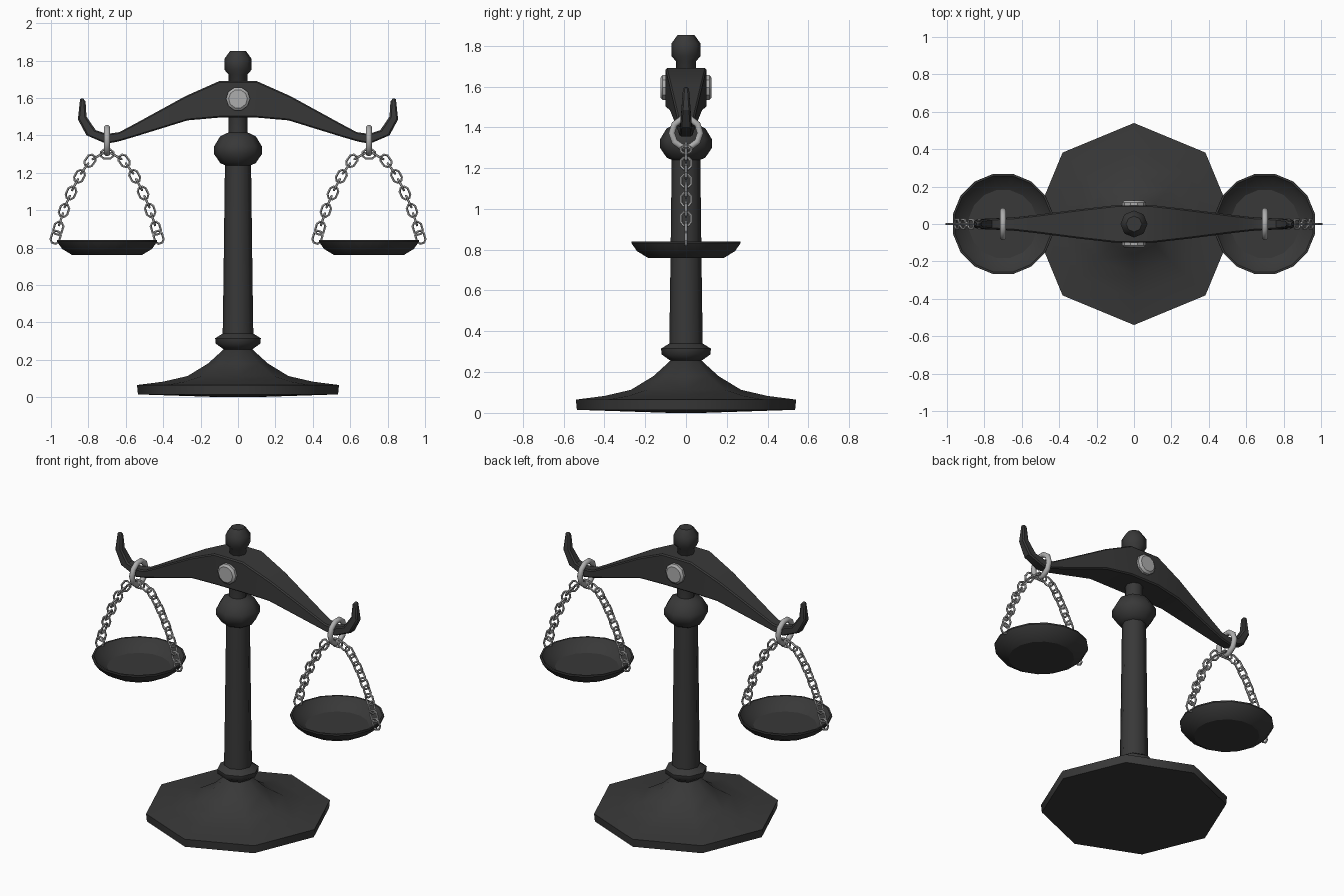
import bpy, bmesh
from math import sin, cos, pi
from mathutils import Vector, Matrix

if "Cube" in bpy.data.objects:
    bpy.data.objects.remove(bpy.data.objects["Cube"])


def material(name, v):
    m = bpy.data.materials.new(name)
    m.diffuse_color = (v, v, v, 1)
    m.use_nodes = True
    m.node_tree.nodes["Principled BSDF"].inputs["Base Color"].default_value = m.diffuse_color
    return m


IRON = material("dark_iron", 0.04)
STEEL = material("steel", 0.42)


def finish(name, bm, mat, angle=0.6):
    bmesh.ops.remove_doubles(bm, verts=bm.verts, dist=1e-5)
    bmesh.ops.recalc_face_normals(bm, faces=bm.faces)
    me = bpy.data.meshes.new(name)
    bm.to_mesh(me)
    bm.free()
    ob = bpy.data.objects.new(name, me)
    bpy.context.collection.objects.link(ob)
    me.materials.append(mat)
    bpy.ops.object.select_all(action='DESELECT')
    bpy.context.view_layer.objects.active = ob
    ob.select_set(True)
    bpy.ops.object.shade_smooth_by_angle(angle=angle)
    return ob


def skin(bm, rings, closed=False):
    """Bridge successive vertex rings; cap the ends unless closed."""
    vs = [[bm.verts.new(p) for p in r] for r in rings]
    n = len(vs[0])
    for i in range(len(vs) - (0 if closed else 1)):
        a, b = vs[i], vs[(i + 1) % len(vs)]
        for j in range(n):
            k = (j + 1) % n
            bm.faces.new((a[j], a[k], b[k], b[j]))
    if not closed:
        bm.faces.new(vs[0])
        bm.faces.new(vs[-1])


def lathe(name, profile, sides, mat, at=(0, 0, 0), rot=Matrix(), phase=0, angle=0.6):
    bm = bmesh.new()
    skin(bm, [[Vector(at) + rot @ Vector((r * cos(2 * pi * j / sides + phase),
               r * sin(2 * pi * j / sides + phase), z)) for j in range(sides)]
              for r, z in profile])
    return finish(name, bm, mat, angle)


def tube(bm, path, normal, radius, sides):
    """Closed tube along a planar loop with the given plane normal."""
    c = sum(path, Vector()) / len(path)
    rings = []
    for i, p in enumerate(path):
        t = (path[(i + 1) % len(path)] - path[i - 1]).normalized()
        o = t.cross(normal)
        if o.dot(p - c) < 0:
            o = -o
        rings.append([p + radius * (o * cos(2 * pi * (j + .5) / sides)
                      + normal * sin(2 * pi * (j + .5) / sides)) for j in range(sides)])
    skin(bm, rings, closed=True)


# Eight-sided base
lathe("base", [(.08, 0), (.535, .015), (.54, .065), (.40, .083), (.27, .113),
               (.16, .18), (.07, .262)], 8, IRON, angle=0.85)

# Turned column with collar, knob and finial
lathe("column", [(.068, .25), (.12, .287), (.122, .315), (.082, .34), (.078, .60), (.07, 1.24),
                 (.095, 1.252), (.128, 1.30), (.128, 1.34), (.095, 1.395), (.052, 1.415),
                 (.05, 1.725), (.072, 1.75), (.072, 1.81), (.042, 1.852)], 8, IRON, angle=0.85)

# Beam: sections of top x, top z, bottom x, bottom z, half width
half = [(.10, 1.69, .10, 1.495, .10), (.28, 1.61, .27, 1.48, .08),
        (.545, 1.465, .545, 1.395, .046), (.635, 1.417, .64, 1.367, .036),
        (.70, 1.408, .705, 1.355, .032), (.76, 1.427, .81, 1.40, .028),
        (.81, 1.50, .856, 1.485, .022), (.815, 1.58, .845, 1.59, .015),
        (.827, 1.597, .84, 1.60, .008)]
sections = [(-a, b, -c, d, w) for a, b, c, d, w in reversed(half)] + half
bm = bmesh.new()
skin(bm, [[(a, -w, b), (a, w, b), (c, w, d), (c, -w, d)] for a, b, c, d, w in sections])
beam = finish("beam", bm, IRON)
bev = beam.modifiers.new("edge_bevel", 'BEVEL')
bev.width = .012
bev.segments = 1
bev.limit_method = 'ANGLE'
bev.angle_limit = 1.0

# Pivot bolt through the beam
lathe("pivot_bolt", [(.05, -.126), (.064, -.115), (.064, .115), (.05, .126)], 10, STEEL,
      at=(0, 0, 1.595), rot=Matrix.Rotation(pi / 2, 3, 'X'), angle=0.5)

# Half of the chain arc, as offsets from the ring: side, height
ARC = [(0, 1.30), (.035, 1.297), (.09, 1.265), (.14, 1.195), (.18, 1.12),
       (.22, 1.03), (.25, .94), (.275, .855)]


def arc_point(s):
    pts = [Vector((x, 0, z)) for x, z in ARC]
    lens = [(b - a).length for a, b in zip(pts, pts[1:])]
    d = s * sum(lens)
    for a, b, l in zip(pts, pts[1:], lens):
        if d <= l + 1e-6:
            return a.lerp(b, d / l), (b - a).normalized()
        d -= l
    return pts[-1], (pts[-1] - pts[-2]).normalized()


def chain(name, cx):
    bm = bmesh.new()
    y = Vector((0, 1, 0))
    n = 11
    shape = [(-.034, -.011), (-.018, -.024), (.018, -.024), (.034, -.011),
             (.034, .011), (.018, .024), (-.018, .024), (-.034, .011)]
    for i in range(-n, n + 1):
        p, t = arc_point(abs(i) / n)
        if i == 0:
            t = Vector((1, 0, 0))
        if i < 0:
            p.x, t.x = -p.x, -t.x
        p.x += cx
        flat = t.cross(y)
        side, normal = (flat, y) if i % 2 == 0 or abs(i) == n else (y, flat)
        tube(bm, [p + t * u + side * v for u, v in shape], normal, .0065, 5)
    finish(name, bm, STEEL)


# Hanging ring, chain and dished pan on each side
for label, cx in (("left", -.70), ("right", .70)):
    bm = bmesh.new()
    loop = [Vector((cx, .07 * sin(2 * pi * (k + .5) / 10), 1.372 + .072 * cos(2 * pi * (k + .5) / 10)))
            for k in range(10)]
    tube(bm, loop, Vector((1, 0, 0)), .017, 8)
    finish(label + "_ring", bm, STEEL, 0.9)
    chain(label + "_chain", cx)
    lathe(label + "_pan", [(.19, .76), (.245, .793), (.273, .832), (.272, .841), (.262, .841),
                           (.235, .805), (.185, .775)], 16, IRON, at=(cx, 0, 0), phase=pi / 16, angle=0.5)
